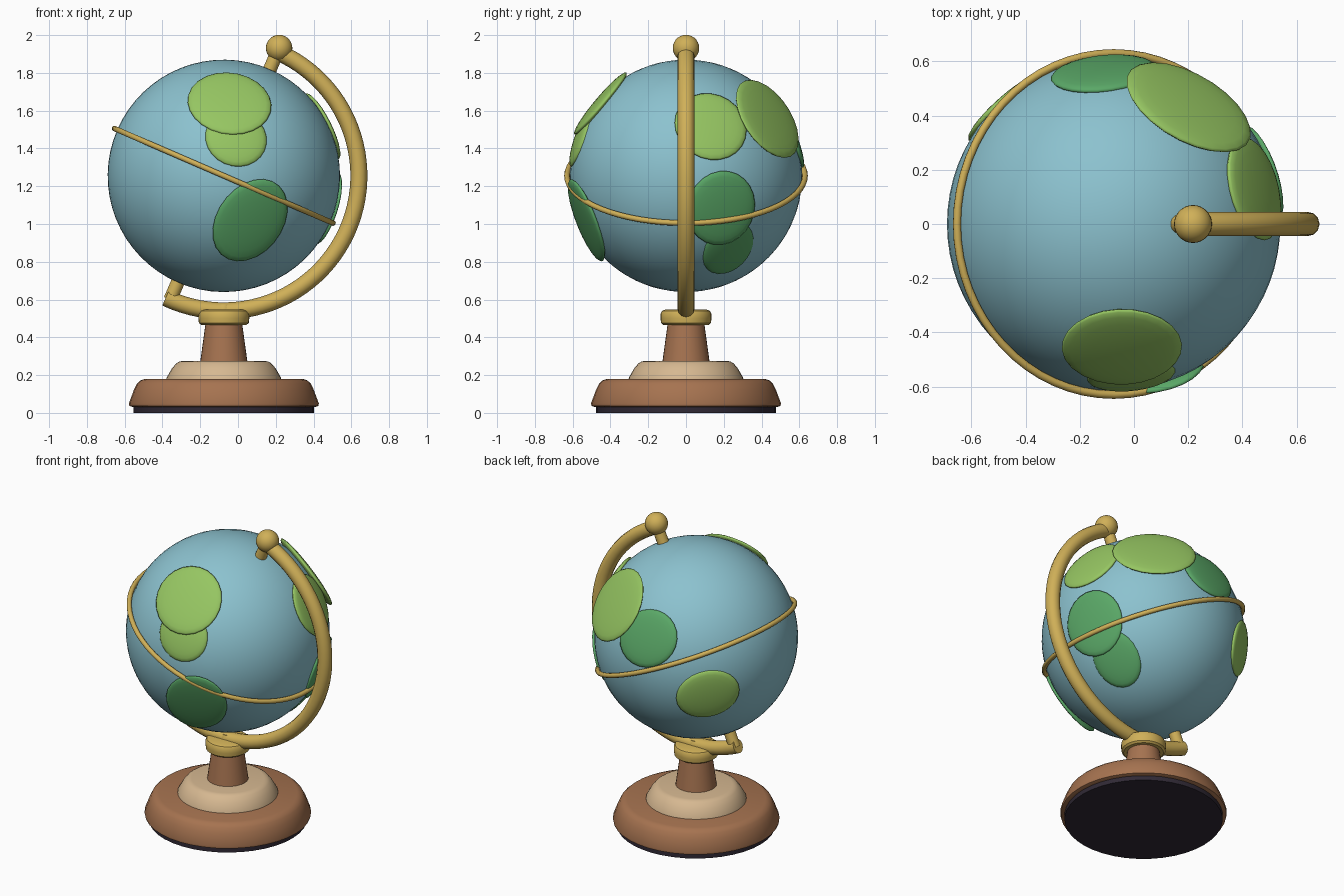
import bpy, math
from mathutils import Vector, Matrix

default = bpy.data.objects.get("Cube")
if default:
    bpy.data.objects.remove(default, do_unlink=True)

CENTER = Vector((-0.075, 0, 1.255))
RADIUS = 0.615
TILT = math.radians(23.4)
AXIS = Vector((math.sin(TILT), 0, math.cos(TILT)))


def material(name, *srgb):
    lin = [(c / 255 / 12.92 if c < 11 else ((c / 255 + 0.055) / 1.055) ** 2.4) for c in srgb]
    m = bpy.data.materials.new(name)
    m.use_nodes = True
    m.diffuse_color = (*lin, 1)
    m.node_tree.nodes["Principled BSDF"].inputs["Base Color"].default_value = (*lin, 1)
    return m


ocean = material("ocean_blue", 140, 194, 207)
light_green = material("light_green", 150, 198, 98)
dark_green = material("dark_green", 90, 168, 103)
brass = material("brass", 208, 176, 88)
wood = material("brown_wood", 166, 115, 80)
cream = material("cream_wood", 214, 184, 145)
felt = material("dark_felt", 48, 41, 53)


def finish(name, mat, angle=40):
    ob = bpy.context.object
    ob.name = name
    ob.data.materials.append(mat)
    bpy.ops.object.shade_smooth_by_angle(angle=math.radians(angle))
    return ob


def ball(name, mat, loc, r, segs=32):
    bpy.ops.mesh.primitive_uv_sphere_add(segments=segs, ring_count=segs // 2, radius=r, location=loc)
    return finish(name, mat)


def lathe(name, mat, profile, steps=40):
    """Closed turned solid around the stand's vertical axis, from (radius, z) points."""
    n = len(profile)
    verts = [(r * math.cos(a), r * math.sin(a), z)
             for a in (2 * math.pi * i / steps for i in range(steps)) for r, z in profile]
    faces = [(i * n + j, (i + 1) % steps * n + j, (i + 1) % steps * n + j + 1, i * n + j + 1)
             for i in range(steps) for j in range(n - 1)]
    faces.append([i * n for i in reversed(range(steps))])
    faces.append([i * n + n - 1 for i in range(steps)])
    me = bpy.data.meshes.new(name)
    me.from_pydata(verts, [], faces)
    ob = bpy.data.objects.new(name, me)
    ob.location.x = CENTER.x
    bpy.context.collection.objects.link(ob)
    bpy.ops.object.select_all(action="DESELECT")
    bpy.context.view_layer.objects.active = ob
    ob.select_set(True)
    return finish(name, mat, 35)


# Stand
lathe("base_felt", felt, [(0.477, 0), (0.477, 0.035)])
lathe("base", wood, [(0.48, 0.03), (0.5, 0.037), (0.503, 0.05), (0.475, 0.125),
                     (0.46, 0.155), (0.442, 0.172), (0.418, 0.18)])
lathe("base_step", cream, [(0.304, 0.175), (0.302, 0.188), (0.275, 0.235),
                           (0.252, 0.262), (0.235, 0.272), (0.217, 0.275)])
lathe("column", wood, [(0.125, 0.27), (0.096, 0.48)], 32)
lathe("collar", brass, [(0.12, 0.466), (0.132, 0.476), (0.135, 0.5), (0.135, 0.525),
                        (0.127, 0.54), (0.11, 0.547)], 32)
lathe("arm_socket", brass, [(0.046, 0.54), (0.043, 0.56), (0.035, 0.573)], 20)

# Globe with its equator band
globe = ball("globe", ocean, CENTER, RADIUS, 64)
globe.rotation_euler.y = TILT
bpy.ops.mesh.primitive_torus_add(major_segments=64, minor_segments=10, major_radius=0.63,
                                 minor_radius=0.015, location=CENTER, rotation=(0, TILT, 0))
finish("equator_band", brass)

# Curved arm, swept along an arc
curve = bpy.data.curves.new("arm", "CURVE")
curve.dimensions = "3D"
curve.bevel_depth = 0.045
curve.bevel_resolution = 4
curve.use_fill_caps = True
spline = curve.splines.new("POLY")
STEPS = 48
spline.points.add(STEPS)
for i, p in enumerate(spline.points):
    a = math.radians(66.6 + (-115.5 - 66.6) * i / STEPS)
    p.co = (*(CENTER + 0.715 * Vector((math.cos(a), 0, math.sin(a)))), 1)
arm = bpy.data.objects.new("arm", curve)
bpy.context.collection.objects.link(arm)
bpy.ops.object.select_all(action="DESELECT")
bpy.context.view_layer.objects.active = arm
arm.select_set(True)
bpy.ops.object.convert(target="MESH")
finish("arm", brass)

# Axis pins and finial
for name, side in (("upper_pin", 1), ("lower_pin", -1)):
    bpy.ops.mesh.primitive_cylinder_add(vertices=20, radius=0.036, depth=0.13,
                                        location=CENTER + AXIS * side * 0.65, rotation=(0, TILT, 0))
    finish(name, brass)
ball("finial", brass, CENTER + AXIS * 0.737, 0.07, 28)


# Land masses: thin lenses laid on the globe, aligned to its tilted axis
def land(name, mat, direction, width, height):
    out = Vector(direction).normalized()
    east = AXIS.cross(out).normalized()
    north = out.cross(east)
    ob = ball(name, mat, (0, 0, 0), 1, 24)
    frame = Matrix((east * width, north * height, out * 0.03)).transposed().to_4x4()
    ob.data.transform(Matrix.Translation(CENTER + out * 0.594) @ frame)


land("land_front_upper", light_green, (0.03, -0.45, 0.38), 0.225, 0.212)
land("land_front_small", light_green, (0.065, -0.562, 0.2), 0.165, 0.157)
land("land_front_lower", dark_green, (0.139, -0.527, -0.235), 0.19, 0.245)
land("land_side_upper", light_green, (0.517, 0.13, 0.26), 0.195, 0.197)
land("land_back_upper", light_green, (0.275, 0.428, 0.3), 0.26, 0.235)
land("land_side_lower", dark_green, (0.538, 0.185, -0.17), 0.19, 0.205)
land("land_side_small", dark_green, (0.396, 0.222, -0.382), 0.145, 0.18)
land("land_back_middle", dark_green, (-0.037, 0.553, 0.21), 0.2, 0.175)
land("land_back_lower", light_green, (-0.39, 0.435, -0.11), 0.195, 0.17)
